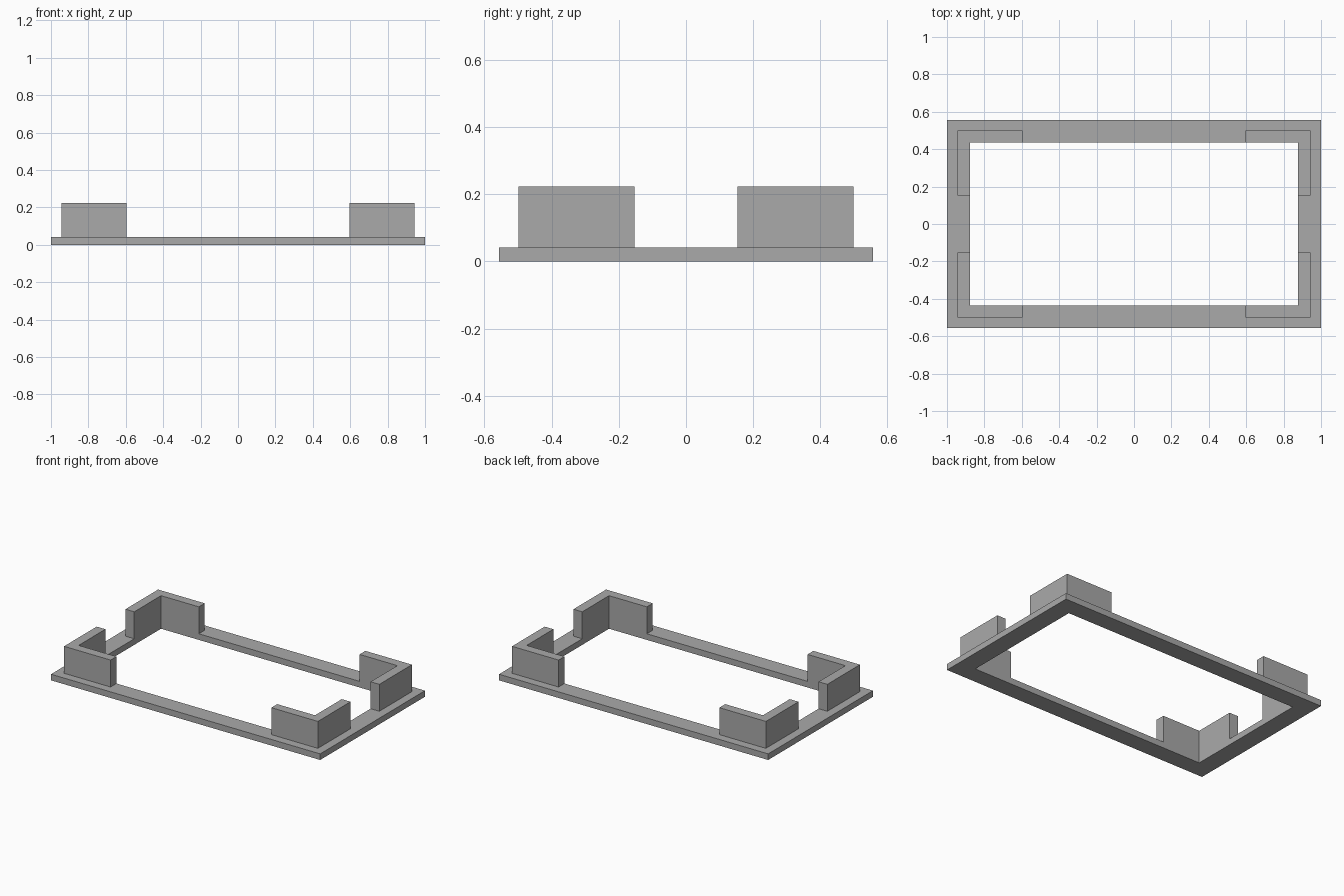
import bpy
import bmesh

cube = bpy.data.objects.get("Cube")
if cube:
    bpy.data.objects.remove(cube, do_unlink=True)

# Single grey finish
grey = bpy.data.materials.new("grey")
grey.use_nodes = True
colour = (0.4, 0.4, 0.4, 1)
grey.diffuse_color = colour
grey.node_tree.nodes["Principled BSDF"].inputs["Base Color"].default_value = colour

OUTER_X, OUTER_Y = 1.0, 0.556
INNER_X, INNER_Y = 0.878, 0.437
WALL_X, WALL_Y = 0.943, 0.499
ARM = 0.346
BASE, TOP = 0.041, 0.222


def extrude(name, polygons, z0, z1):
    """Raise flat polygons sharing corners into one closed solid."""
    bm = bmesh.new()
    corners = {}
    for polygon in polygons:
        for p in polygon:
            if p not in corners:
                corners[p] = bm.verts.new((p[0], p[1], z0))
        bm.faces.new([corners[p] for p in polygon])
    raised = bmesh.ops.extrude_face_region(bm, geom=bm.faces[:], use_keep_orig=True)
    for item in raised["geom"]:
        if isinstance(item, bmesh.types.BMVert):
            item.co.z = z1
    bmesh.ops.recalc_face_normals(bm, faces=bm.faces[:])
    mesh = bpy.data.meshes.new(name)
    bm.to_mesh(mesh)
    bm.free()
    mesh.materials.append(grey)
    obj = bpy.data.objects.new(name, mesh)
    bpy.context.collection.objects.link(obj)
    return obj


# Flat rectangular frame with mitred corners
signs = [(-1, -1), (1, -1), (1, 1), (-1, 1)]
outer = [(sx * OUTER_X, sy * OUTER_Y) for sx, sy in signs]
inner = [(sx * INNER_X, sy * INNER_Y) for sx, sy in signs]
sides = [(outer[i], outer[(i + 1) % 4], inner[(i + 1) % 4], inner[i]) for i in range(4)]
extrude("base_frame", sides, 0, BASE)

# Upright L-shaped corner brackets, flush with the frame opening
profile = [(WALL_X, WALL_Y), (WALL_X - ARM, WALL_Y), (WALL_X - ARM, INNER_Y),
           (INNER_X, INNER_Y), (INNER_X, WALL_Y - ARM), (WALL_X, WALL_Y - ARM)]
names = ["front_right", "front_left", "back_left", "back_right"]
for name, (sx, sy) in zip(names, signs):
    extrude(name + "_bracket", [[(sx * x, sy * y) for x, y in profile]], BASE, TOP)
